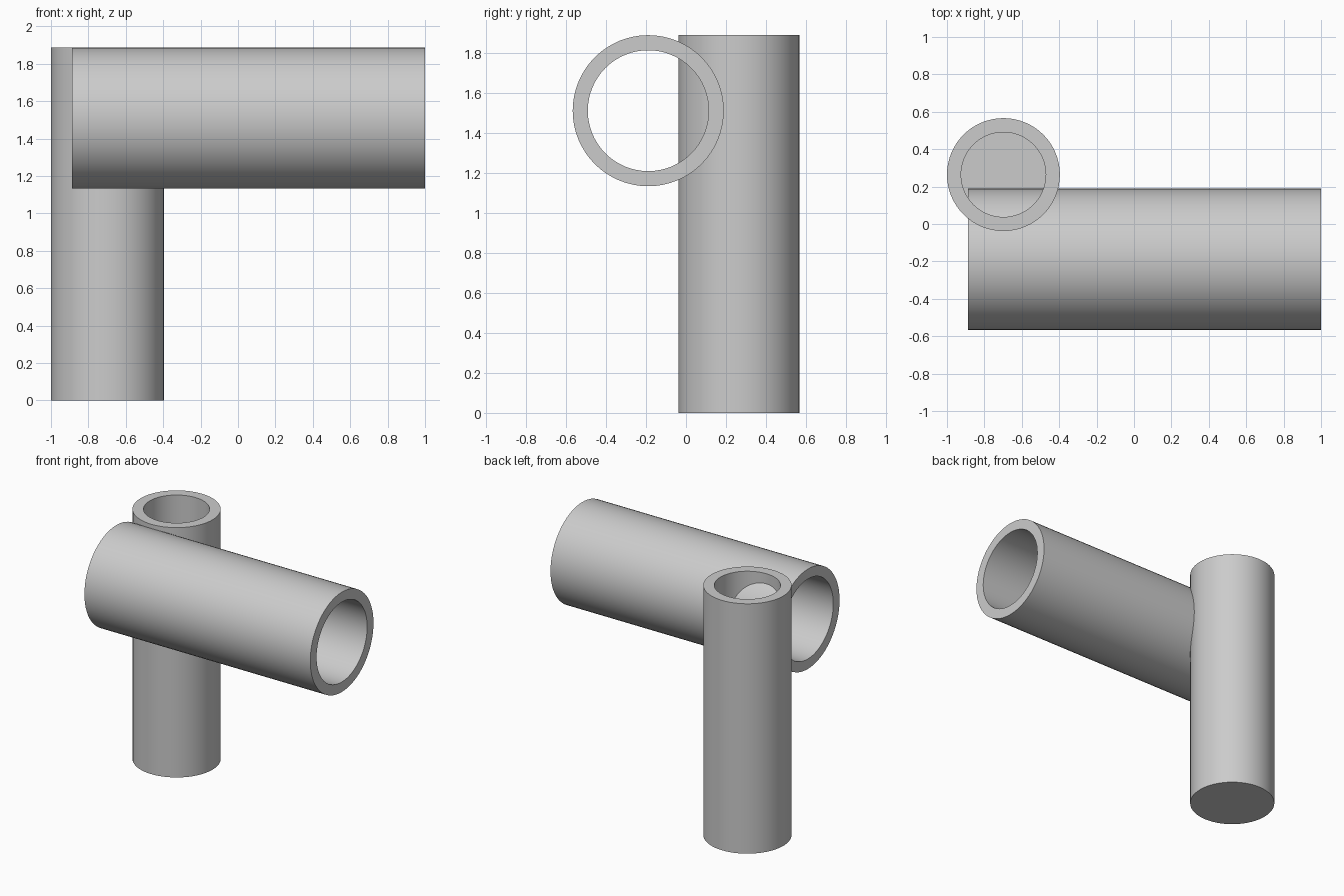
import bpy
import math
from mathutils import Matrix, Vector

cube = bpy.data.objects.get("Cube")
if cube:
    bpy.data.objects.remove(cube, do_unlink=True)

UNIT = 2 / 5.3          # radius of the horizontal pipe
LENGTH = 5 * UNIT
SEGMENTS = 64

grey = bpy.data.materials.new("light_grey")
grey.use_nodes = True
grey.diffuse_color = (0.6, 0.6, 0.6, 1)
grey.node_tree.nodes["Principled BSDF"].inputs["Base Color"].default_value = (0.6, 0.6, 0.6, 1)


def lathe(name, profile, closed, matrix):
    """Revolve an (r, z) profile about z; a zero radius becomes a single point."""
    verts, rings, faces = [], [], []
    for r, z in profile:
        start, count = len(verts), SEGMENTS if r else 1
        for i in range(count):
            a = math.tau * i / SEGMENTS
            verts.append((r * math.cos(a), r * math.sin(a), z))
        rings.append([start + i % count for i in range(SEGMENTS)])
    pairs = list(zip(rings, rings[1:] + rings[:1]))
    for low, high in pairs if closed else pairs[:-1]:
        for i in range(SEGMENTS):
            j = (i + 1) % SEGMENTS
            corners = (low[i], low[j], high[j], high[i])
            faces.append(tuple(dict.fromkeys(corners)))
    mesh = bpy.data.meshes.new(name)
    mesh.from_pydata(verts, [], faces)
    mesh.materials.append(grey)
    mesh.update()
    obj = bpy.data.objects.new(name, mesh)
    bpy.context.collection.objects.link(obj)
    obj.matrix_world = matrix
    bpy.ops.object.select_all(action="DESELECT")
    obj.select_set(True)
    bpy.context.view_layer.objects.active = obj
    bpy.ops.object.shade_smooth_by_angle(angle=math.radians(30))
    return obj


# Upright pipe: open at the top, closed at the bottom
outer, inner, floor = 0.8 * UNIT, 0.6 * UNIT, 0.2 * UNIT
lathe("upright_pipe",
      [(0, 0), (outer, 0), (outer, LENGTH), (inner, LENGTH), (inner, floor), (0, floor)],
      False,
      Matrix.Translation(Vector((-1 + outer, 0.7 * UNIT, 0))))

# Horizontal pipe: open at both ends, lying along x
outer, inner = UNIT, 0.8 * UNIT
lathe("horizontal_pipe",
      [(outer, 0), (outer, LENGTH), (inner, LENGTH), (inner, 0)],
      True,
      Matrix.Translation(Vector((1 - LENGTH, -0.5 * UNIT, LENGTH - UNIT)))
      @ Matrix.Rotation(math.pi / 2, 4, "Y"))
